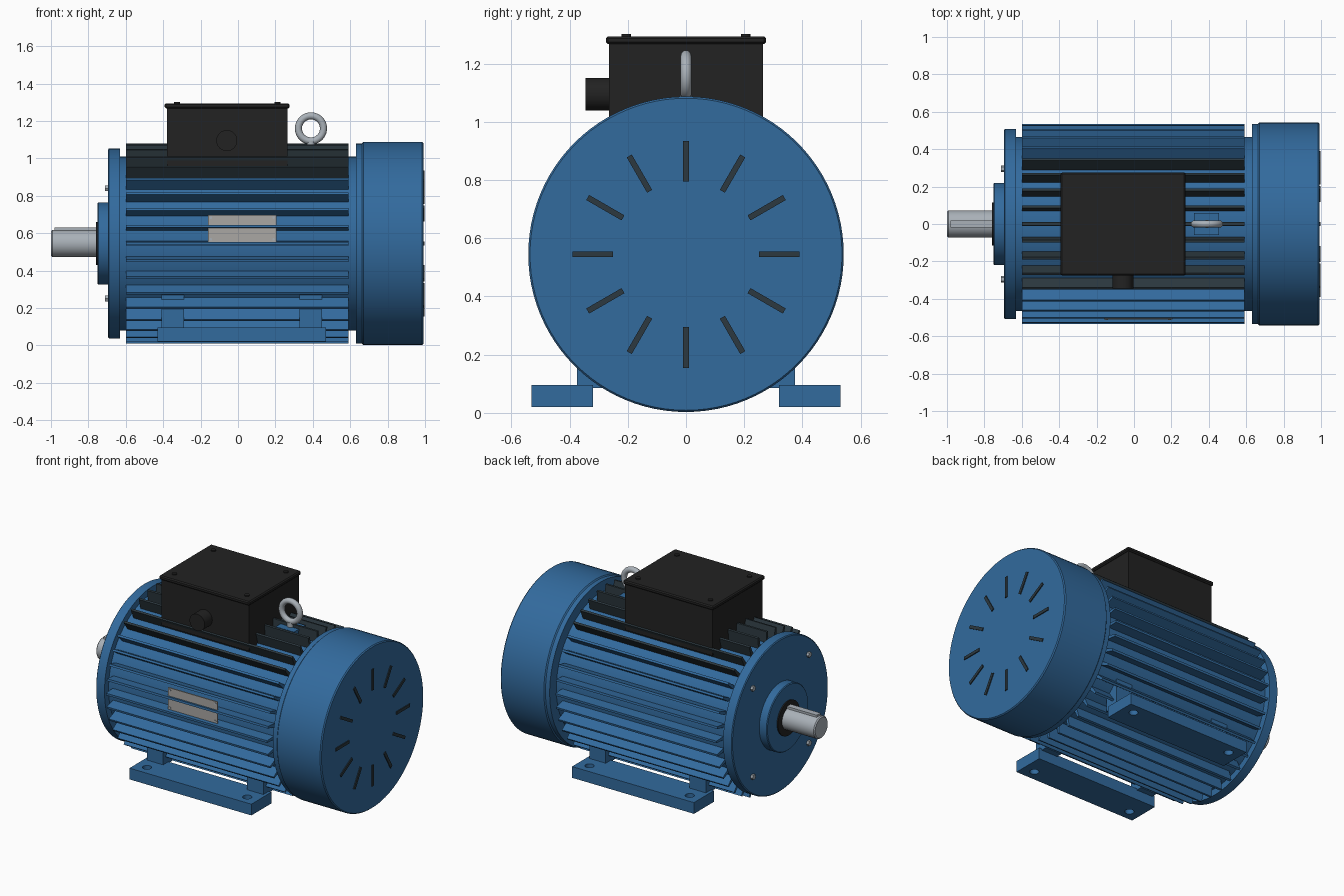
import bpy, bmesh, math
from mathutils import Matrix, Vector

cube = bpy.data.objects.get("Cube")
if cube:
    bpy.data.objects.remove(cube, do_unlink=True)

AXIS = 0.545  # height of the shaft axis


def material(name, color, metallic=0.0):
    m = bpy.data.materials.new(name)
    m.use_nodes = True
    m.diffuse_color = (*color, 1)
    node = m.node_tree.nodes["Principled BSDF"]
    node.inputs["Base Color"].default_value = (*color, 1)
    node.inputs["Roughness"].default_value = 0.5
    return m


BLUE = material("blue paint", (0.032, 0.145, 0.34))
BLACK = material("black plastic", (0.016, 0.016, 0.016))
SLATE = material("dark slate", (0.025, 0.04, 0.05))
STEEL = material("steel", (0.40, 0.44, 0.48))
PLATE = material("plate metal", (0.40, 0.39, 0.37))


def finish(name, bm, mat, smooth=True, bevel=0):
    bmesh.ops.recalc_face_normals(bm, faces=bm.faces)
    me = bpy.data.meshes.new(name)
    bm.to_mesh(me)
    bm.free()
    ob = bpy.data.objects.new(name, me)
    bpy.context.collection.objects.link(ob)
    me.materials.append(mat)
    if bevel:
        mod = ob.modifiers.new("Bevel", 'BEVEL')
        mod.width = bevel
        mod.segments = 1
    if smooth:
        bpy.ops.object.select_all(action='DESELECT')
        ob.select_set(True)
        bpy.context.view_layer.objects.active = ob
        bpy.ops.object.shade_smooth_by_angle(angle=math.radians(30))
    return ob


def add_box(bm, x, y, z):
    lo, hi = Vector((x[0], y[0], z[0])), Vector((x[1], y[1], z[1]))
    mat = Matrix.Translation((lo + hi) / 2) @ Matrix.Diagonal((*(hi - lo), 1))
    bmesh.ops.create_cube(bm, size=1, matrix=mat)


def box(name, x, y, z, mat, bevel=0):
    bm = bmesh.new()
    add_box(bm, x, y, z)
    return finish(name, bm, mat, False, bevel)


def add_rod(bm, center, radius, depth, axis, segments=24):
    turn = Vector((0, 0, 1)).rotation_difference(Vector(axis)).to_matrix().to_4x4()
    bmesh.ops.create_cone(bm, cap_ends=True, segments=segments, radius1=radius,
                          radius2=radius, depth=depth,
                          matrix=Matrix.Translation(center) @ turn)


def rods(name, centers, radius, depth, axis, mat, segments=24):
    bm = bmesh.new()
    for c in centers:
        add_rod(bm, c, radius, depth, axis, segments)
    return finish(name, bm, mat)


def lathe(name, profile, mat, steps=96):
    """Turn a closed (x, radius) profile around the shaft axis."""
    bm = bmesh.new()
    rings = []
    for x, r in profile:
        rings.append([bm.verts.new((x, r * math.sin(a), AXIS + r * math.cos(a)))
                      for a in (2 * math.pi * i / steps for i in range(steps))])
    for a, b in zip(rings, rings[1:]):
        for i in range(steps):
            j = (i + 1) % steps
            bm.faces.new((a[i], a[j], b[j], b[i]))
    bm.faces.new(rings[0])
    bm.faces.new(rings[-1])
    return finish(name, bm, mat)


# Turned housing parts
lathe("motor_core", [(-0.64, 0.465), (0.64, 0.465)], BLUE)
lathe("front_flange", [(-0.695, 0.502), (-0.69, 0.508), (-0.63, 0.508)], BLUE)
lathe("bearing_boss", [(-0.752, 0.215), (-0.747, 0.22), (-0.69, 0.22)], BLUE)
lathe("shaft_seal", [(-0.76, 0.115), (-0.74, 0.115)], BLACK)
lathe("shaft", [(-1.0, 0.066), (-0.993, 0.073), (-0.74, 0.073)], STEEL, 48)
lathe("fan_cover_collar", [(0.632, 0.535), (0.67, 0.535)], BLUE)
lathe("fan_cover", [(0.662, 0.534), (0.67, 0.542), (0.985, 0.542), (0.992, 0.536)], BLUE)
box("shaft_key", (-0.98, -0.75), (-0.02, 0.02), (0.57, 0.63), STEEL)

# Cooling fins: a tapered rib repeated around the core
def fins(name, angles, mat):
    bm = bmesh.new()
    for deg in angles:
        turn = Matrix.Translation((0, 0, AXIS)) @ Matrix.Rotation(math.radians(deg), 4, 'X')
        ends = []
        for x in (-0.6, 0.59):
            ends.append([bm.verts.new(turn @ Vector((x, y, r))) for y, r in
                         ((-0.013, 0.45), (0.013, 0.45), (0.007, 0.535), (-0.007, 0.535))])
        a, b = ends
        bm.faces.new(a)
        bm.faces.new(b)
        for i in range(4):
            j = (i + 1) % 4
            bm.faces.new((a[i], a[j], b[j], b[i]))
    return finish(name, bm, mat, False)


fins("top_fins", range(-40, 41, 10), SLATE)
fins("side_and_lower_fins", range(50, 311, 10), BLUE)

# Fan cover vents
bm = bmesh.new()
for i in range(12):
    geo = bmesh.ops.create_cube(bm, size=1, matrix=Matrix.Translation((0, 0, AXIS))
                                @ Matrix.Rotation(i * math.pi / 6, 4, 'X')
                                @ Matrix.Translation((0.994, 0, 0.32))
                                @ Matrix.Diagonal((0.008, 0.02, 0.14, 1)))
finish("fan_vents", bm, SLATE, False)

# Flange bolts
spread = 0.295
rods("flange_bolts", [(-0.695, sy * spread, AXIS + sz * spread)
                      for sy in (-1, 1) for sz in (-1, 1)], 0.018, 0.03, (1, 0, 0), STEEL, 6)

# Feet: drilled rails with two legs each
for side, label in ((-1, "right"), (1, "left")):
    def span(a, b):
        return tuple(sorted((side * a, side * b)))
    rail = box(label + "_foot_rail", (-0.43, 0.47), span(0.32, 0.53), (0.02, 0.095), BLUE)
    holes = rods(label + "_hole_cutter", [(x, side * 0.46, 0.06) for x in (-0.35, 0.39)],
                 0.028, 0.2, (0, 0, 1), BLUE)
    holes.hide_render = True
    holes.hide_viewport = True
    cut = rail.modifiers.new("Bolt holes", 'BOOLEAN')
    cut.operation = 'DIFFERENCE'
    cut.solver = 'EXACT'
    cut.object = holes
    bm = bmesh.new()
    for x in (-0.35, 0.39):
        add_box(bm, (x - 0.06, x + 0.06), span(0.28, 0.375), (0.085, 0.27))
    finish(label + "_foot_legs", bm, BLUE, False)

# Terminal box with lid, screws and cable gland
box("terminal_box", (-0.38, 0.265), (-0.265, 0.265), (0.96, 1.27), BLACK)
box("terminal_lid", (-0.392, 0.275), (-0.275, 0.275), (1.267, 1.294), BLACK, 0.007)
rods("lid_screws", [(x, y, 1.295) for x in (-0.325, 0.21) for y in (-0.205, 0.205)],
     0.016, 0.012, (0, 0, 1), BLACK, 16)
rods("cable_gland", [(-0.06, -0.3, 1.095)], 0.056, 0.09, (0, 1, 0), BLACK, 32)

# Lifting eye on its pad
box("eye_pad", (0.32, 0.455), (-0.06, 0.06), (0.98, 1.06), BLUE)
rods("eye_stem", [(0.39, 0, 1.065)], 0.022, 0.05, (0, 0, 1), STEEL)
bpy.ops.mesh.primitive_torus_add(major_radius=0.067, minor_radius=0.019, major_segments=48,
                                 minor_segments=16, location=(0.39, 0, 1.16),
                                 rotation=(math.pi / 2, 0, 0))
eye = bpy.context.object
eye.name = "lifting_eye"
eye.data.materials.append(STEEL)
bpy.ops.object.shade_smooth()

# Rating plate with rivets
box("rating_plate", (-0.16, 0.205), (-0.51, -0.502), (0.55, 0.698), PLATE)
rods("plate_rivets", [(x, -0.511, z) for x in (-0.145, 0.19) for z in (0.567, 0.683)],
     0.007, 0.006, (0, 1, 0), STEEL, 12)
